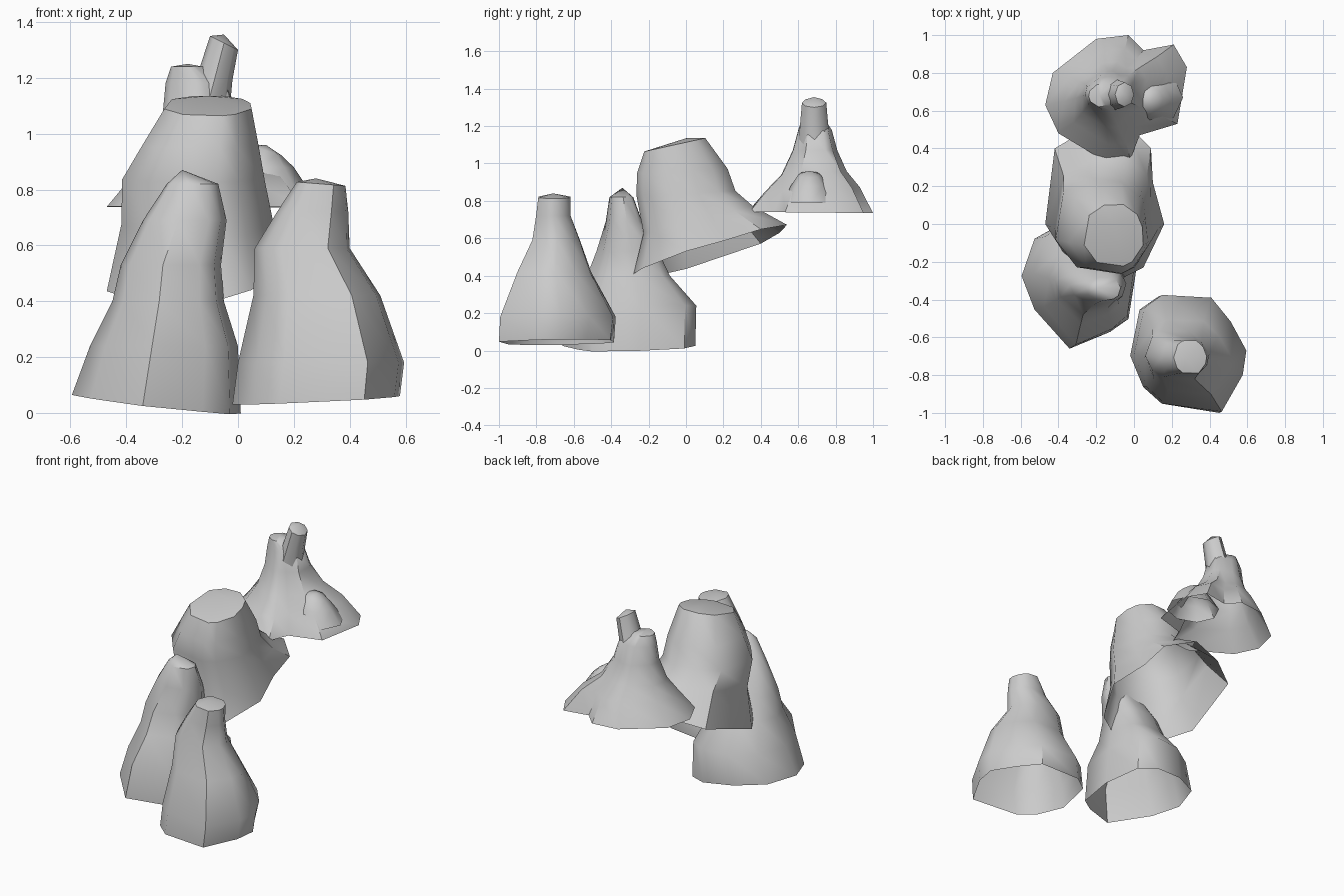
import bpy, bmesh, math


def loft(name, outline, rings, cap):
    """Open-bottomed rock: base outline squeezed through boxes
    (x0, x1, y0, y1, z, slope_x, slope_y), closed by a cap point."""
    xs, ys = [p[0] for p in outline], [p[1] for p in outline]
    mx, my = (max(xs) + min(xs)) / 2, (max(ys) + min(ys)) / 2
    hx, hy = (max(xs) - min(xs)) / 2, (max(ys) - min(ys)) / 2
    unit = [((x - mx) / hx, (y - my) / hy) for x, y in outline]
    bm = bmesh.new()
    loops = []
    for i, (x0, x1, y0, y1, z, sx, sy) in enumerate(rings):
        t = min(1, i / (len(rings) - 1)) * 0.8 if len(rings) > 1 else 0
        loop = []
        for u, v in unit:
            r = math.hypot(u, v)
            k = (1 - t) + t / r
            dx, dy = u * k * (x1 - x0) / 2, v * k * (y1 - y0) / 2
            loop.append(bm.verts.new(((x0 + x1) / 2 + dx, (y0 + y1) / 2 + dy,
                                      z + sx * dx + sy * dy)))
        loops.append(loop)
    n = len(unit)
    for a, b in zip(loops, loops[1:]):
        for i in range(n):
            j = (i + 1) % n
            bm.faces.new((a[i], a[j], b[j], b[i]))
    tip = bm.verts.new(cap)
    for i in range(n):
        bm.faces.new((loops[-1][i], loops[-1][(i + 1) % n], tip))
    bmesh.ops.recalc_face_normals(bm, faces=bm.faces)
    if sum(f.normal.z for f in bm.faces) < 0:
        bmesh.ops.reverse_faces(bm, faces=bm.faces)
    me = bpy.data.meshes.new(name)
    bm.to_mesh(me)
    bm.free()
    ob = bpy.data.objects.new(name, me)
    bpy.context.collection.objects.link(ob)
    bpy.ops.object.select_all(action='DESELECT')
    ob.select_set(True)
    bpy.context.view_layer.objects.active = ob
    bpy.ops.object.shade_smooth_by_angle(angle=math.radians(45))
    return ob


# Front right rock
loft("front_right_rock",
     [(.03, -.44), (.13, -.37), (.40, -.39), (.50, -.52), (.59, -.67),
      (.57, -.80), (.46, -1.0), (.15, -.95), (.05, -.86), (-.02, -.69)],
     [(-.02, .58, -1.0, -.385, .045, .05, .02),
      (.0, .595, -1.0, -.37, .18, 0, 0),
      (.055, .51, -.91, -.50, .42, 0, 0),
      (.06, .40, -.83, -.56, .59, 0, 0),
      (.14, .395, -.81, -.61, .72, 0, 0),
      (.21, .385, -.80, -.61, .82, -.08, 0)],
     (.28, -.71, .84))

# Front left rock
loft("front_left_rock",
     [(-.6, -.27), (-.53, -.07), (-.35, .03), (-.15, .06), (-.03, 0),
      (.02, -.25), (-.02, -.5), (-.12, -.57), (-.34, -.66), (-.53, -.45)],
     [(-.595, .01, -.66, .05, .03, -.11, .03),
      (-.53, .0, -.64, .06, .24, 0, 0),
      (-.45, -.05, -.53, -.08, .40, 0, 0),
      (-.42, -.06, -.48, -.14, .53, 0, 0),
      (-.34, -.04, -.43, -.23, .69, 0, 0),
      (-.255, -.07, -.41, -.28, .82, 0, 0)],
     (-.2, -.34, .87))

# Middle rock, with a base rising to the back
loft("middle_rock",
     [(-.47, 0), (-.42, .40), (-.25, .50), (-.05, .54), (.09, .40),
      (.10, .22), (.16, 0), (.05, -.23), (-.05, -.28), (-.33, -.22)],
     [(-.47, .16, -.28, .54, .525, .15, .32),
      (-.42, .13, -.23, .36, .70, 0, .25),
      (-.42, .10, -.27, .27, .84, 0, .05),
      (-.35, .08, -.27, .23, .96, 0, .05),
      (-.27, .055, -.23, .11, 1.10, 0, .22)],
     (-.11, 0, 1.135))

# Back rock with flared, uneven skirt
loft("back_rock",
     [(-.20, .98), (-.03, 1.0), (.05, .92), (.21, .95), (.28, .83), (.23, .53),
      (.03, .47), (-.02, .34), (-.15, .33), (-.40, .48), (-.47, .63), (-.43, .8)],
     [(-.47, .28, .33, 1.0, .738, 0, -.01),
      (-.37, .18, .42, .93, .86, 0, .05),
      (-.31, .07, .51, .86, .95, 0, .05),
      (-.27, .0, .57, .81, 1.07, 0, 0),
      (-.26, -.03, .60, .78, 1.18, 0, 0),
      (-.24, -.12, .62, .74, 1.24, 0, 0)],
     (-.18, .68, 1.25))

# Leaning pinnacle and side spur on the back rock
octagon = [(math.cos(i * math.pi / 4), math.sin(i * math.pi / 4)) for i in range(8)]
loft("pinnacle", octagon,
     [(-.20, -.03, .60, .78, 1.08, 0, 0),
      (-.14, -.02, .61, .76, 1.21, -.3, 0),
      (-.10, .0, .62, .75, 1.325, -.5, 0)],
     (-.05, .685, 1.355))
loft("side_spur", octagon,
     [(-.08, .26, .52, .82, .79, 0, 0),
      (-.04, .20, .56, .76, .88, 0, 0),
      (.04, .155, .60, .72, .94, -.3, 0)],
     (.10, .66, .96))
